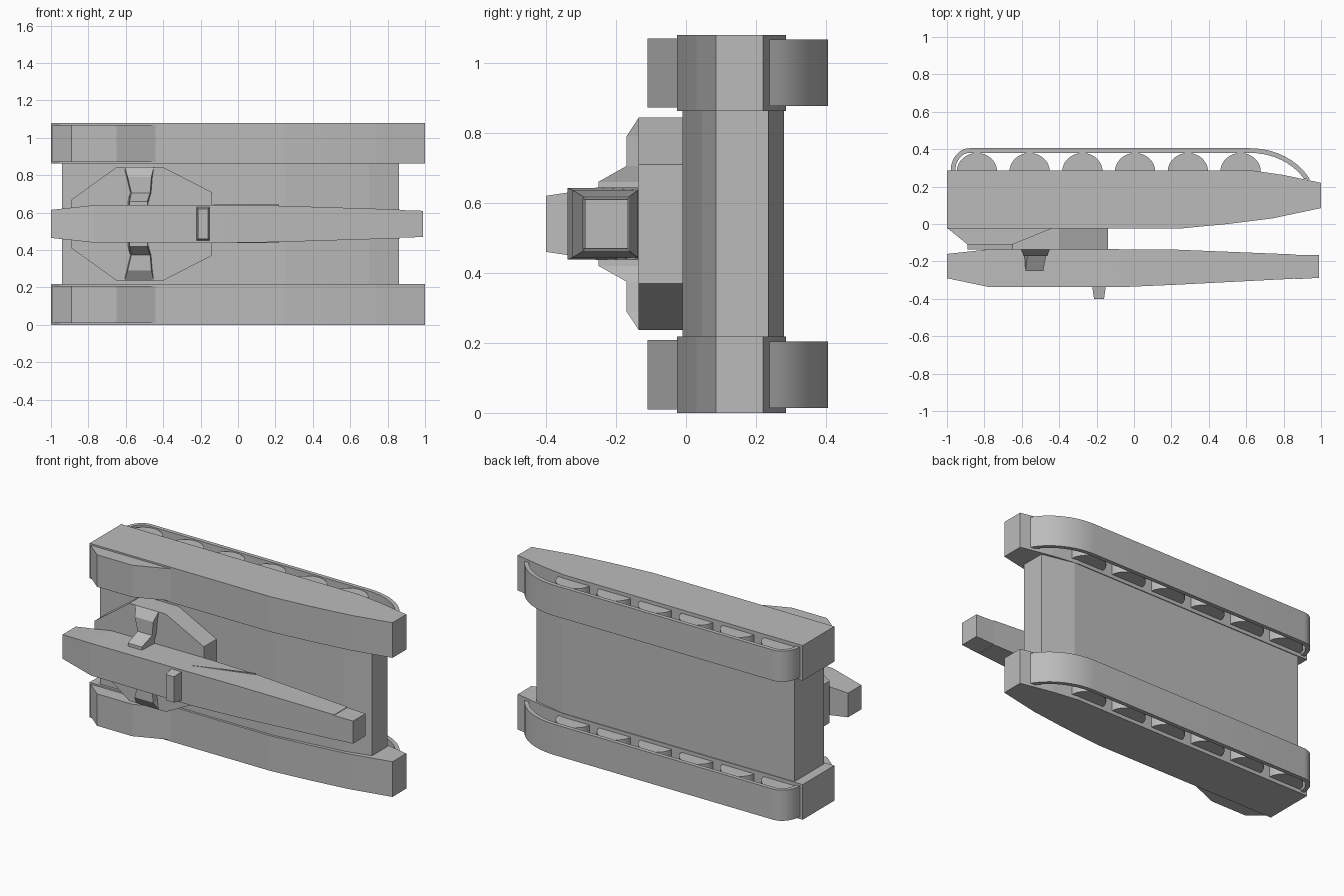
import bpy
import bmesh
import math
from mathutils import Vector

cube = bpy.data.objects.get("Cube")
if cube:
    bpy.data.objects.remove(cube, do_unlink=True)

MID = 0.54  # mirror plane height

grey = bpy.data.materials.new("hull grey")
grey.use_nodes = True
COLOUR = (0.5, 0.5, 0.5, 1)
grey.diffuse_color = COLOUR
grey.node_tree.nodes["Principled BSDF"].inputs["Base Color"].default_value = COLOUR


def finish(name, bm, smooth=False):
    bmesh.ops.recalc_face_normals(bm, faces=bm.faces)
    mesh = bpy.data.meshes.new(name)
    bm.to_mesh(mesh)
    bm.free()
    mesh.materials.append(grey)
    obj = bpy.data.objects.new(name, mesh)
    bpy.context.collection.objects.link(obj)
    if smooth:
        bpy.ops.object.select_all(action="DESELECT")
        obj.select_set(True)
        bpy.context.view_layer.objects.active = obj
        bpy.ops.object.shade_smooth_by_angle(angle=math.radians(30))
    return obj


def prism(name, points, start, depth, smooth=False):
    """Extrude a flat outline, whose first corner set is 3D, along depth."""
    bm = bmesh.new()
    face = bm.faces.new([bm.verts.new(Vector(p) + Vector(start)) for p in points])
    extruded = bmesh.ops.extrude_face_region(bm, geom=[face])
    moved = [v for v in extruded["geom"] if isinstance(v, bmesh.types.BMVert)]
    bmesh.ops.translate(bm, verts=moved, vec=depth)
    return finish(name, bm, smooth)


def plan(name, outline, z0, z1, smooth=False):
    return prism(name, [(x, y, 0) for x, y in outline], (0, 0, z0), (0, 0, z1 - z0), smooth)


def loft(name, sections):
    """Join four-sided rings of corners into a closed solid."""
    bm = bmesh.new()
    rings = [[bm.verts.new(p) for p in ring] for ring in sections]
    for a, b in zip(rings, rings[1:]):
        for i in range(4):
            j = (i + 1) % 4
            bm.faces.new((a[i], a[j], b[j], b[i]))
    bm.faces.new(rings[0])
    bm.faces.new(rings[-1])
    return finish(name, bm)


def gun_ring(x, y0, y1, half):
    return [(x, y0, MID - half), (x, y1, MID - half), (x, y1, MID + half), (x, y0, MID + half)]


def arc(cx, cy, rx, ry, start, end, steps):
    angles = [math.radians(start + (end - start) * i / steps) for i in range(steps + 1)]
    return [(cx + rx * math.cos(a), cy + ry * math.sin(a)) for a in angles]


# Central hull between the side pods
plan("central_hull", [(-0.94, -0.01), (0.25, -0.01), (0.7, 0.045), (0.86, 0.085),
                      (0.86, 0.235), (0.66, 0.28), (-0.94, 0.28)], 0.21, 0.87)

# Side pods, with engine covers, tracks and wheels
pod = [(-1, -0.025), (0.24, -0.025), (0.5, 0.0), (0.74, 0.03), (1, 0.085),
       (1, 0.22), (0.8, 0.262), (0.64, 0.285), (-1, 0.285)]
cover = [(-1, -0.02), (-0.89, -0.11), (-0.65, -0.11), (-0.43, -0.02)]
outer = arc(-0.88, 0.285, 0.1, 0.12, 180, 90, 8) + arc(0.62, 0.1, 0.36, 0.305, 90, 27, 10)
inner = arc(-0.88, 0.285, 0.075, 0.095, 180, 90, 8) + arc(0.62, 0.1, 0.335, 0.28, 90, 30, 10)
for side, base in (("lower", 0.0), ("upper", 0.862)):
    plan(side + "_pod", pod, base, base + 0.218)
    plan(side + "_engine_cover", cover, base + 0.01, base + 0.208)
    plan(side + "_track", outer + inner[::-1], base + 0.014, base + 0.204, True)
    for i in range(6):
        x = -0.84 + 0.282 * i
        plan(f"{side}_wheel_{i + 1}", arc(x, 0.28, 0.108, 0.1, 0, 180, 16),
             base + 0.022, base + 0.196, True)

# Turret base, an eight-sided block
half_outline = [(-0.89, 0.13), (-0.65, 0.303), (-0.40, 0.303), (-0.14, 0.17)]
outline = half_outline + [(x, -z) for x, z in reversed(half_outline)]
prism("turret_base", [(x, 0, MID + z) for x, z in outline], (0, 0, 0), (0, -0.135, 0))

# Gun cradle arms on both sides of the gun
for side, sign in (("lower", -1), ("upper", 1)):
    sections = []
    for half, top, left, right in ((0.303, -0.135, -0.605, -0.45), (0.25, -0.17, -0.59, -0.463),
                                   (0.165, -0.17, -0.57, -0.47), (0.12, -0.25, -0.58, -0.485),
                                   (0.095, -0.25, -0.58, -0.485)):
        z = MID + sign * half
        sections.append([(left, top, z), (right, top, z),
                         (right + 0.01, -0.1, z), (left - 0.01, -0.1, z)])
    loft(side + "_cradle_arm", sections)

# Long gun body, muzzle block and sight
loft("gun_body", [gun_ring(-1, -0.16, -0.29, 0.075), gun_ring(-0.77, -0.135, -0.338, 0.1),
                  gun_ring(-0.08, -0.135, -0.338, 0.102), gun_ring(0.22, -0.137, -0.325, 0.097),
                  gun_ring(0.865, -0.163, -0.292, 0.077)])
loft("muzzle", [gun_ring(0.86, -0.165, -0.295, 0.074), gun_ring(0.99, -0.165, -0.288, 0.07)])
loft("gun_sight", [[(x, y, z) for x, z in ((-0.187 - w, MID - h), (-0.187 + w, MID - h),
                                           (-0.187 + w, MID + h), (-0.187 - w, MID + h))]
                   for y, w, h in ((-0.32, 0.038, 0.092), (-0.4, 0.027, 0.08))])

# Thin slanted ridges on the gun sides
for side, z in (("lower", 0.437), ("upper", 0.636)):
    plan(side + "_gun_ridge", [(-0.13, -0.258), (0.22, -0.143), (0.22, -0.137), (-0.13, -0.25)],
         z, z + 0.008)
